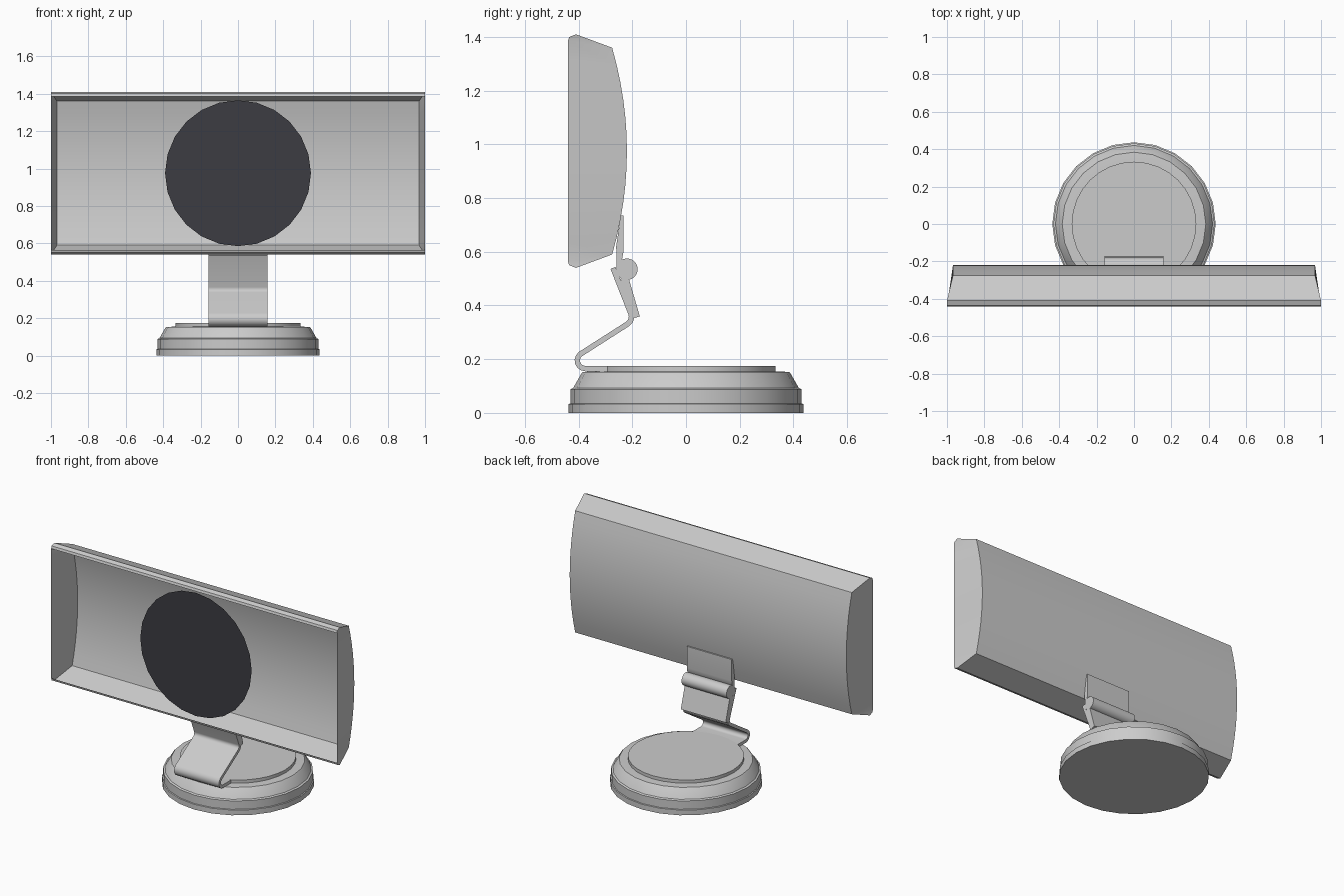
import bpy, bmesh, math
from mathutils import Vector

if "Cube" in bpy.data.objects:
    bpy.data.objects.remove(bpy.data.objects["Cube"])


def finish(name, bm, angle=None, recalc=True):
    if recalc:
        bmesh.ops.recalc_face_normals(bm, faces=bm.faces)
    me = bpy.data.meshes.new(name)
    bm.to_mesh(me)
    bm.free()
    ob = bpy.data.objects.new(name, me)
    bpy.context.collection.objects.link(ob)
    if angle:
        bpy.ops.object.select_all(action='DESELECT')
        ob.select_set(True)
        bpy.context.view_layer.objects.active = ob
        bpy.ops.object.shade_smooth_by_angle(angle=math.radians(angle))
    return ob


def lathe(name, profile, n=24):
    """Closed solid turned around z from (radius, z) points, bottom to top."""
    bm = bmesh.new()
    rings = [[bm.verts.new((r * math.cos(2 * math.pi * i / n),
                            r * math.sin(2 * math.pi * i / n), z))
              for i in range(n)] for r, z in profile]
    for a, b in zip(rings, rings[1:]):
        for i in range(n):
            j = (i + 1) % n
            bm.faces.new((a[i], a[j], b[j], b[i]))
    bm.faces.new(rings[0][::-1])
    bm.faces.new(rings[-1])
    return finish(name, bm, 30)


def prism(name, outline, half):
    """(y, z) outline extruded along x."""
    bm = bmesh.new()
    l, r = [[bm.verts.new((x, y, z)) for y, z in outline] for x in (-half, half)]
    n = len(outline)
    for i in range(n):
        j = (i + 1) % n
        bm.faces.new((l[i], l[j], r[j], r[i]))
    bm.faces.new(l[::-1])
    bm.faces.new(r)
    return finish(name, bm, 40)


def ribbon(path, t):
    """Outline of a sheet of thickness t along a (y, z) path."""
    p = [Vector(q) for q in path]
    a, b = [], []
    for i, q in enumerate(p):
        d0 = (q - p[max(i - 1, 0)]).normalized()
        d1 = (p[min(i + 1, len(p) - 1)] - q).normalized()
        d = (d0 + d1).normalized()
        off = Vector((-d.y, d.x)) * t / 2
        a.append(tuple(q + off))
        b.append(tuple(q - off))
    return a + b[::-1]


def arc(cy, cz, r, a0, a1, n):
    return [(cy + r * math.cos(math.radians(a0 + (a1 - a0) * i / n)),
             cz + r * math.sin(math.radians(a0 + (a1 - a0) * i / n)))
            for i in range(n + 1)]


# round base and its top plate
lathe("base", [(.437, 0), (.437, .033), (.431, .035), (.431, .088),
               (.42, .093), (.39, .146), (.384, .152), (.345, .155)])
lathe("base_plate", [(.333, .15), (.333, .175)], 32)

# bent sheet stand, rising from the plate
W = .157
path = [(-.25, .165)] + arc(-.375, .195, .03, 270, 125, 6)
path += arc(-.235, .358, .032, -55, 20, 4) + [(-.272, .54)]
prism("stand_strip", ribbon(path, .02), W)

# hinge bracket behind the strip: leaf, barrel and upper plate
prism("hinge_leaf", [(-.245, .50), (-.213, .50), (-.172, .36), (-.192, .353)], W)
prism("hinge_barrel", arc(-.22, .535, .04, 0, 345, 23), W)
prism("bracket_plate", [(-.258, .54), (-.24, .56), (-.233, .60), (-.233, .735),
                        (-.243, .735), (-.26, .62)], W)

# open-fronted wide housing
CZ, N = .975, 12
lip = [(-.44, .41), (-.435, .425), (-.41, .435)]
back = []
for i in range(N + 1):
    h = .385 * (1 - 2 * i / N)
    back.append((-.275 + .055 * (1 - (h / .385) ** 2), h))
bm = bmesh.new()


def row(s):
    top = [bm.verts.new((s, y, CZ + h)) for y, h in lip]
    bot = [bm.verts.new((s, y, CZ - h)) for y, h in reversed(lip)]
    mid = [bm.verts.new((s * .968, y, CZ + h)) for y, h in back]
    # ruled end cap from the straight front edge to the curved back edge
    front = [top[0]] + [bm.verts.new((s, -.44, CZ + .41 * (1 - 2 * i / N)))
                        for i in range(1, N)] + [bot[-1]]
    for i in range(N):
        bm.faces.new((front[i], front[i + 1], mid[i + 1], mid[i]))
    bm.faces.new(top + [mid[0]])
    bm.faces.new(bot + [mid[-1]])
    return top + mid + bot


left, right = row(-1), row(1)
for i in range(len(left) - 1):
    bm.faces.new((left[i], right[i], right[i + 1], left[i + 1]))
finish("housing", bm, 18)

# dark round panel in the opening
bm = bmesh.new()
bm.faces.new([bm.verts.new((.39 * math.cos(2 * math.pi * i / 24), -.42,
                            CZ + .39 * math.sin(2 * math.pi * i / 24)))
              for i in range(24)])
panel = finish("round_panel", bm, recalc=False)
mat = bpy.data.materials.new("dark_panel")
mat.diffuse_color = (.045, .045, .055, 1)
mat.use_nodes = True
mat.node_tree.nodes["Principled BSDF"].inputs["Base Color"].default_value = mat.diffuse_color
panel.data.materials.append(mat)
